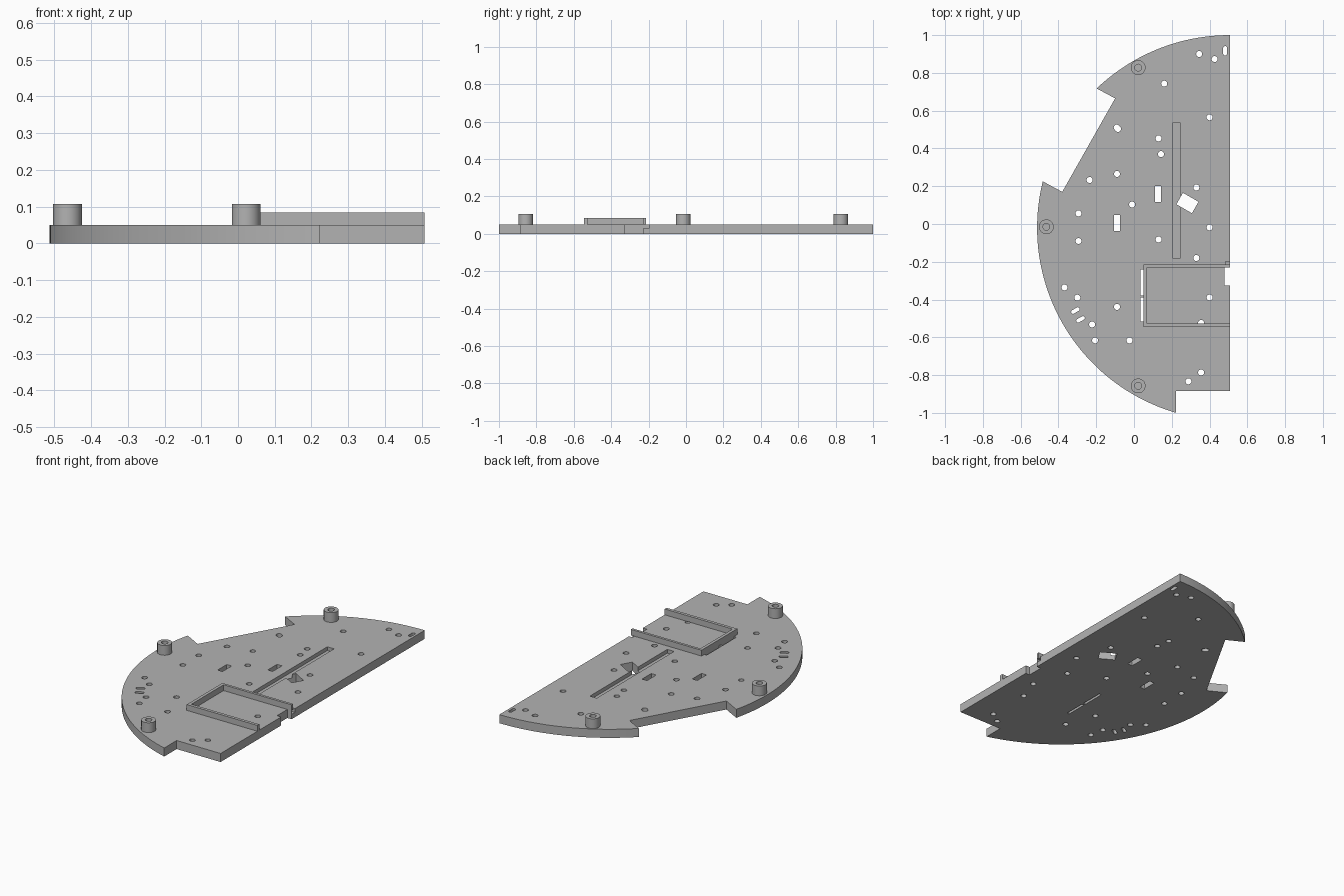
import bpy, bmesh, math
from mathutils import Vector

cube = bpy.data.objects.get("Cube")
if cube:
    bpy.data.objects.remove(cube, do_unlink=True)

grey = bpy.data.materials.new("plain grey")
grey.use_nodes = True
colour = (0.45, 0.45, 0.45, 1)
grey.diffuse_color = colour
grey.node_tree.nodes["Principled BSDF"].inputs["Base Color"].default_value = colour

EDGE = 0.507
THICK = 0.05
CENTRE = Vector((EDGE, -0.02))
RADIUS = 1.02


def circle(x, y, r, n=20):
    return [(x + r * math.cos(math.tau * i / n), y + r * math.sin(math.tau * i / n)) for i in range(n)]


def rect(x, y, w, h, degrees=0):
    a = math.radians(degrees)
    c, s = math.cos(a), math.sin(a)
    corners = [(-w / 2, -h / 2), (w / 2, -h / 2), (w / 2, h / 2), (-w / 2, h / 2)]
    return [(x + u * c - v * s, y + u * s + v * c) for u, v in corners]


def box(x0, x1, y0, y1):
    return [(x0, y0), (x1, y0), (x1, y1), (x0, y1)]


def slot(x, y, length, r, degrees):
    a = math.radians(degrees)
    half = length / 2 - r
    points = []
    for end in (0, math.pi):
        cx, cy = x + half * math.cos(a + end), y + half * math.sin(a + end)
        for i in range(9):
            t = a + end - math.pi / 2 + math.pi * i / 8
            points.append((cx + r * math.cos(t), cy + r * math.sin(t)))
    return points


def arc(start, end, n):
    """Points on the rim, counter-clockwise from one rim point to another."""
    a, b = [math.atan2(p[1] - CENTRE.y, p[0] - CENTRE.x) % math.tau for p in (start, end)]
    return [(CENTRE.x + RADIUS * math.cos(a + (b - a) * i / n),
             CENTRE.y + RADIUS * math.sin(a + (b - a) * i / n)) for i in range(n + 1)]


def prisms(name, outlines, z0, z1):
    bm = bmesh.new()
    for outline in outlines:
        face = bm.faces.new([bm.verts.new((x, y, z0)) for x, y in outline])
        made = bmesh.ops.extrude_face_region(bm, geom=[face])["geom"]
        top = [v for v in made if isinstance(v, bmesh.types.BMVert)]
        bmesh.ops.translate(bm, verts=top, vec=(0, 0, z1 - z0))
    bmesh.ops.recalc_face_normals(bm, faces=bm.faces)
    mesh = bpy.data.meshes.new(name)
    bm.to_mesh(mesh)
    bm.free()
    mesh.materials.append(grey)
    obj = bpy.data.objects.new(name, mesh)
    bpy.context.collection.objects.link(obj)
    return obj


def select(obj):
    bpy.ops.object.select_all(action="DESELECT")
    obj.select_set(True)
    bpy.context.view_layer.objects.active = obj


def cut(obj, outlines, z0, z1):
    cutter = prisms("cutter", outlines, z0, z1)
    cutter.hide_render = True
    mod = obj.modifiers.new("cut", "BOOLEAN")
    mod.operation = "DIFFERENCE"
    mod.solver = "EXACT"
    mod.object = cutter
    select(obj)
    bpy.ops.object.modifier_apply(modifier=mod.name)
    bpy.data.objects.remove(cutter, do_unlink=True)


def smooth(obj):
    select(obj)
    bpy.ops.object.shade_smooth_by_angle(angle=math.radians(25))


# Half-round base plate with a slanted side recess and a corner step
outline = arc((EDGE, 1), (-0.2, 0.72), 24) + [(-0.1, 0.665), (-0.38, 0.17)]
outline += arc((-0.48, 0.225), (0.223, -1), 48) + [(0.223, -0.885), (EDGE, -0.885)]
plate = prisms("base_plate", [outline], 0, THICK)

# Round screw holes
holes = [(.345, .9), (.427, .873), (.16, .743), (.4, .565), (.13, .453), (.143, .37),
         (-.235, .233), (-.09, .265), (.33, .193), (-.01, .103), (-.294, .056), (.4, -.018),
         (.13, -.082), (-.294, -.09), (.33, -.18), (-.368, -.336), (-.3, -.39), (.4, -.389),
         (-.09, -.439), (-.222, -.532), (-.206, -.616), (-.024, -.616), (.355, -.524),
         (.355, -.786), (.288, -.833)]
through = [circle(x, y, 0.016) for x, y in holes]

# Elongated holes, windows and edge notch
through += [slot(.482, .917, .05, .01, 90), slot(-.088, .507, .042, .016, -45),
            slot(-.31, -.458, .05, .01, 30), slot(-.283, -.505, .05, .01, 30)]
through += [rect(.127, .159, .032, .085), rect(-.09, .005, .032, .085), rect(.283, .111, .095, .07, -30)]
through += [box(.035, .05, -.378, -.24), box(.035, .05, -.516, -.388), box(.48, .6, -.325, -.23)]
cut(plate, through, -0.1, 0.2)

# Long shallow groove and small corner pocket
cut(plate, [box(.203, .247, -.18, .535), box(.485, .6, -.229, -.198)], 0.028, 0.2)
smooth(plate)

# Three-sided battery frame, open at the straight edge
frame = [(EDGE, -.545), (EDGE, -.527), (.068, -.527), (.068, -.23),
         (EDGE, -.23), (EDGE, -.215), (.05, -.215), (.05, -.545)]
prisms("tray_frame", [frame], THICK, 0.084)

# Hollow standoffs
for label, x, y in (("back", .022, .828), ("side", -.464, -.015), ("front", .022, -.857)):
    post = prisms(label + "_standoff", [circle(x, y, .039, 32)], THICK, .107)
    cut(post, [circle(x, y, .018)], THICK + .005, .2)
    smooth(post)
